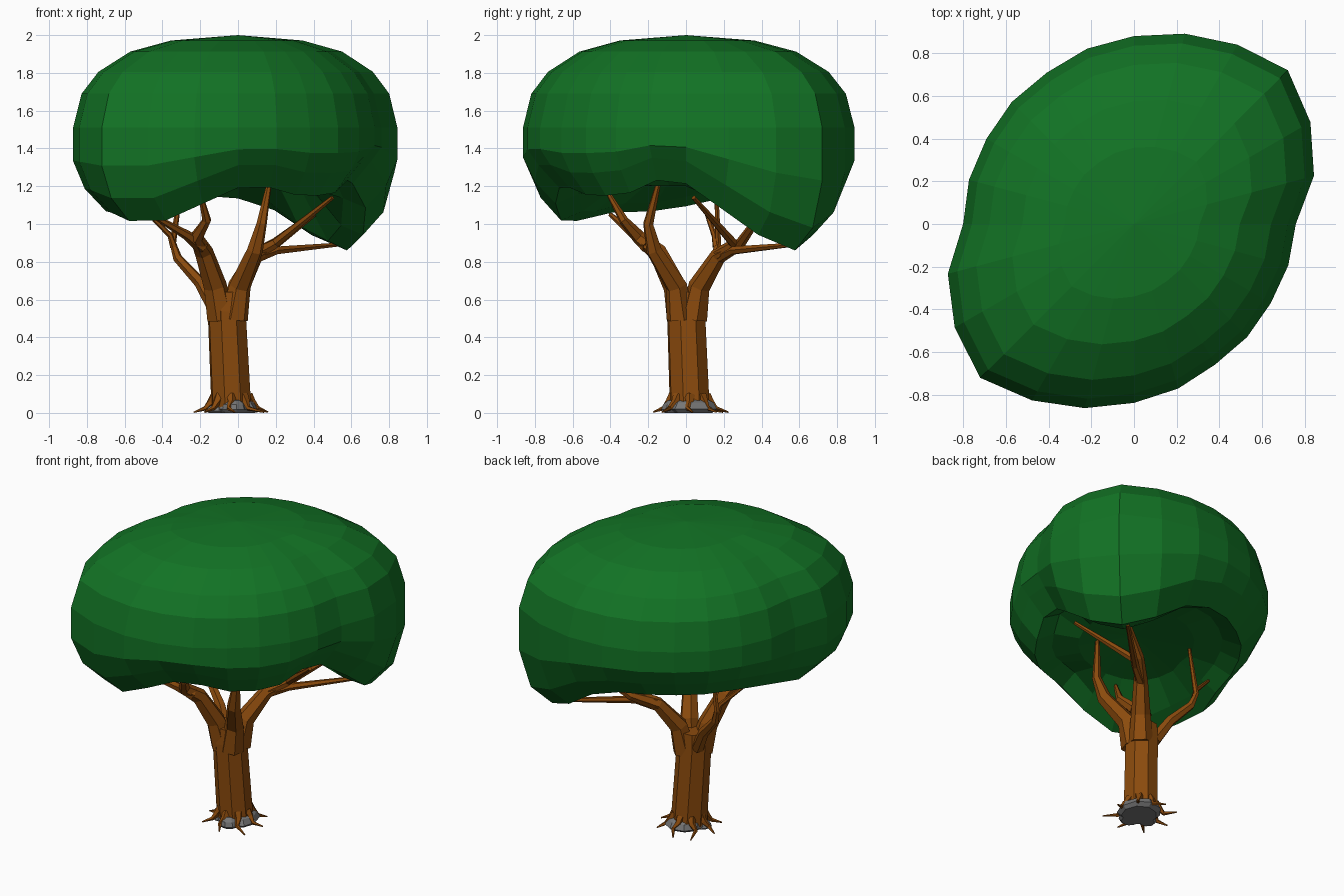
import bpy, bmesh, random
from math import cos, sin, exp, radians, pi
from mathutils import Vector

if "Cube" in bpy.data.objects:
    bpy.data.objects.remove(bpy.data.objects["Cube"])

random.seed(4)

def material(name, rgb):
    m = bpy.data.materials.new(name)
    m.diffuse_color = (*rgb, 1)
    m.use_nodes = True
    m.node_tree.nodes["Principled BSDF"].inputs["Base Color"].default_value = m.diffuse_color
    return m

LEAF = material("leaf_green", (0.006, 0.17, 0.018))
BARK = material("bark_brown", (0.26, 0.07, 0.004))
ROCK = material("rock_grey", (0.18, 0.18, 0.18))

def loft(name, rings, mat, bottom=None, top=None):
    """Skin equal-length rings; close each end with a face or a centre point."""
    bm = bmesh.new()
    rows = [[bm.verts.new(p) for p in r] for r in rings]
    n = len(rows[0])
    for a, b in zip(rows, rows[1:]):
        for i in range(n):
            j = (i + 1) % n
            bm.faces.new((a[i], a[j], b[j], b[i]))
    for row, tip in ((rows[0], bottom), (rows[-1], top)):
        if tip is None:
            bm.faces.new(row)
        else:
            c = bm.verts.new(tip)
            for i in range(n):
                bm.faces.new((row[i], row[(i + 1) % n], c))
    bmesh.ops.recalc_face_normals(bm, faces=bm.faces)
    me = bpy.data.meshes.new(name)
    bm.to_mesh(me)
    bm.free()
    me.materials.append(mat)
    bpy.context.collection.objects.link(bpy.data.objects.new(name, me))

def limb(name, r0, r1, *path, sides=6):
    """Faceted tube along a path, tapering evenly from r0 to r1."""
    pts = [Vector(p) for p in path]
    last = len(pts) - 1
    side = Vector((0.3, 1, 0.2))
    rings = []
    for i, p in enumerate(pts):
        d = (pts[min(i + 1, last)] - pts[max(i - 1, 0)]).normalized()
        if abs(d.dot(side.normalized())) > 0.9:
            side = Vector((1, -0.3, 0.2))
        side = (side - d * side.dot(d)).normalized()
        v = d.cross(side)
        r = r0 + (r1 - r0) * i / last
        rings.append([p + r * (cos(t) * side + sin(t) * v)
                      for t in (2 * pi * k / sides for k in range(sides))])
    loft(name, rings, BARK)

def bump(a, centre, width):
    d = (a - centre + 180) % 360 - 180
    return exp(-(d / width) ** 2)

# Canopy: diagonal oval plan with a rim that dips into lobes
HALF_PLAN = [(0, .78), (20, .925), (45, 1.02), (70, .925), (90, .86), (120, .79), (150, .77), (180, .78)]

def plan(a):
    h = a % 180
    for (a0, r0), (a1, r1) in zip(HALF_PLAN, HALF_PLAN[1:]):
        if a0 <= h <= a1:
            return r0 + (r1 - r0) * (h - a0) / (a1 - a0) - .03 * cos(radians(a + 45))

def rim(a):
    return (1.15 - .29 * bump(a, 45, 26) - .14 * bump(a, -126, 20) - .08 * bump(a, -165, 25)
            + .1 * bump(a, -8, 16) + .06 * bump(a, -83, 14))

levels = [(.45, lambda r: 1.2), (.66, lambda r: r + .05), (.80, rim and (lambda r: r)),
          (.93, lambda r: r + .12), (1, lambda r: .8 + r / 2)]
for t in (0, 22, 38, 57, 74):
    t = radians(t)
    levels.append((cos(t) ** .7, lambda r, t=t: 1.51 + .48 * sin(t)))
rings = []
for s, height in levels:
    rings.append([(plan(a) * s * cos(radians(a)), plan(a) * s * sin(radians(a)), height(rim(a)))
                  for a in range(0, 360, 15)])
loft("canopy", rings, LEAF, bottom=(0, 0, 1.25), top=(0, 0, 2))

# Trunk
limb("trunk", .11, .1, (-.035, .02, .02), (-.06, 0, .54), (-.06, 0, .64), sides=8)

# Main boughs
limb("bough_front_left", .075, .012, (-.09, -.03, .5), (-.12, -.06, .67), (-.18, -.15, .85),
     (-.22, -.25, .93), (-.165, -.33, 1.02), (-.2, -.41, 1.16))
limb("bough_front_right", .075, .012, (-.02, -.03, .5), (.01, -.05, .67), (.09, -.17, .86),
     (.125, -.2, 1), (.17, -.14, 1.24))
limb("bough_back", .075, .012, (-.02, .04, .5), (.005, .07, .67), (.09, .17, .83),
     (.2, .29, .9), (.5, .45, 1.13))

# Thinner branches
limb("branch_right", .04, .012, (.1, .18, .84), (.2, .25, .9), (.5, .04, 1.14))
limb("branch_back_right", .035, .012, (.08, .17, .82), (.2, .25, .86), (.52, .56, .89))
limb("branch_left", .04, .01, (-.12, .05, .55), (-.2, .1, .69), (-.32, .15, .82),
     (-.345, .17, .9), (-.3, .16, 1.2))
limb("twig_left", .02, .01, (-.34, .16, .88), (-.36, .15, .94), (-.5, .1, 1.08))
limb("branch_front", .04, .012, (-.19, -.2, .88), (-.27, -.27, .94), (-.46, -.4, 1.05))

# Roots spreading over the ground
for i in range(8):
    k = random.uniform(-.15, .15)
    reach = random.uniform(.19, .23)
    path = [(-.035 + r * cos(i * pi / 4 + turn), .02 + r * sin(i * pi / 4 + turn), z)
            for r, z, turn in ((.085, .09, 0), (.11, .055, 0), (.14, .024, k), (reach, .004, -k))]
    limb(f"root_{i + 1}", .03, .004, *path, sides=5)

# Rocks between the roots
def rock(name, x, y, r, h):
    rows = []
    for s, z in ((.8, 0), (1, .25), (.85, .65), (.5, .95)):
        row = []
        for k in range(9):
            q = r * s * random.uniform(.93, 1.04)
            row.append((x + q * cos(2 * pi * k / 9), y + q * sin(2 * pi * k / 9), h * z))
        rows.append(row)
    loft(name, rows, ROCK, top=(x, y, h))

rock("rock_large", -.02, .03, .135, .085)
rock("rock_front", -.02, -.06, .07, .07)
rock("rock_small", -.11, -.01, .06, .045)
